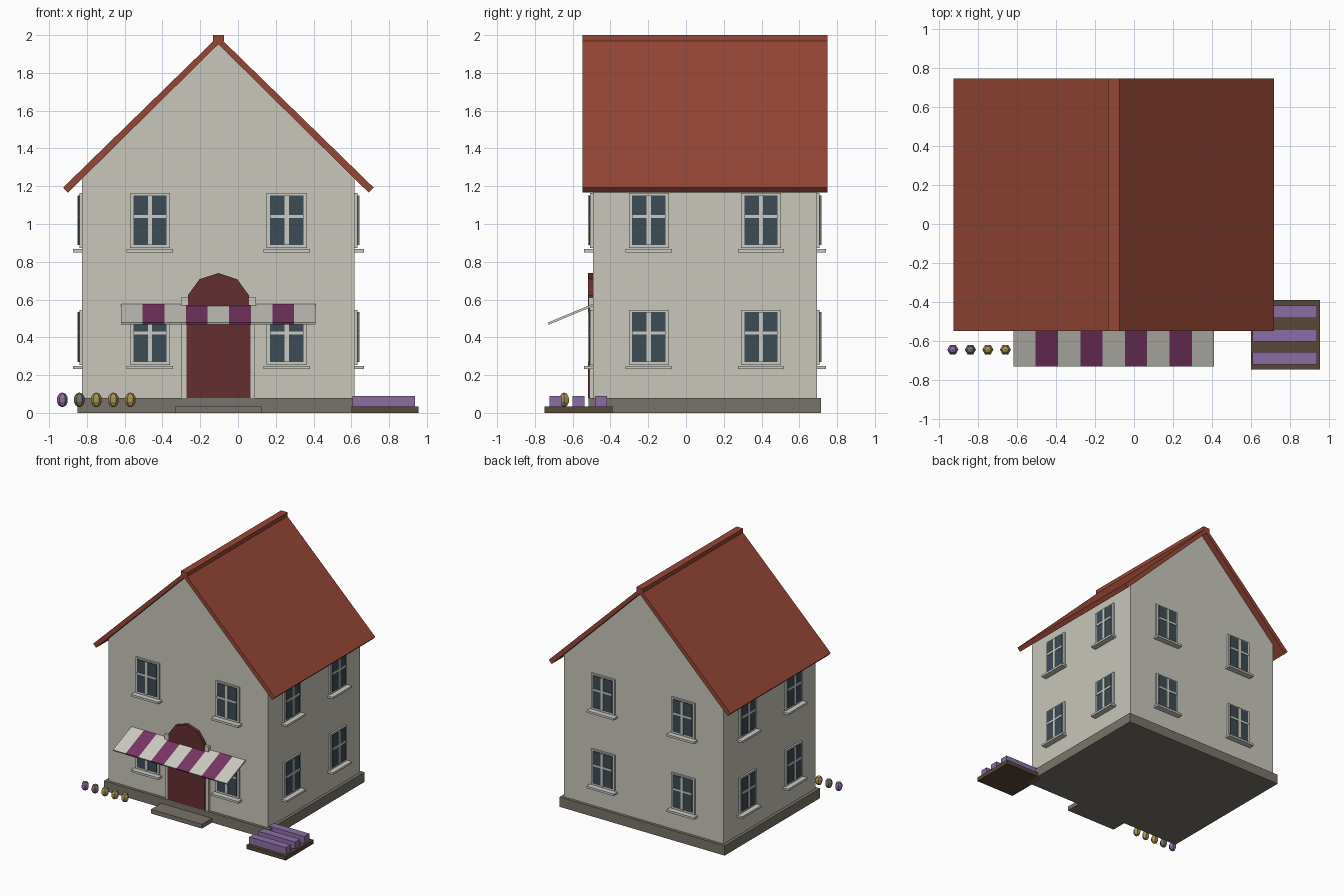
import bpy, bmesh, math
from mathutils import Matrix, Vector

cube = bpy.data.objects.get("Cube")
if cube:
    bpy.data.objects.remove(cube, do_unlink=True)


def material(name, rgb):
    m = bpy.data.materials.new(name)
    m.use_nodes = True
    m.diffuse_color = (*rgb, 1)
    for node in m.node_tree.nodes:
        if node.type == 'BSDF_PRINCIPLED':
            node.inputs["Base Color"].default_value = (*rgb, 1)
    return m


WALL = material("wall_plaster", (0.58, 0.565, 0.50))
TRIM = material("pale_trim", (0.60, 0.59, 0.54))
ROOF = material("roof_red", (0.30, 0.062, 0.037))
STONE = material("grey_stone", (0.19, 0.175, 0.145))
GLASS = material("dark_glass", (0.045, 0.072, 0.092))
DOOR = material("door_maroon", (0.13, 0.027, 0.029))
PLUM = material("awning_plum", (0.19, 0.035, 0.125))
SOIL = material("brown_soil", (0.095, 0.065, 0.038))
LAVENDER = material("lavender", (0.26, 0.155, 0.37))
GOLD = material("gold", (0.40, 0.30, 0.085))


def finish(name, bm, mats):
    bmesh.ops.recalc_face_normals(bm, faces=bm.faces[:])
    mesh = bpy.data.meshes.new(name)
    bm.to_mesh(mesh)
    bm.free()
    for m in mats:
        mesh.materials.append(m)
    obj = bpy.data.objects.new(name, mesh)
    bpy.context.collection.objects.link(obj)
    return obj


def add_box(bm, x, y, z, matrix=Matrix(), index=0):
    """Add a box given by its (low, high) range on each axis."""
    spans = (x, y, z)
    centre = Vector([(a + b) / 2 for a, b in spans])
    size = Matrix.Diagonal([b - a for a, b in spans] + [1])
    made = bmesh.ops.create_cube(bm, size=1, matrix=matrix @ Matrix.Translation(centre) @ size)
    for face in {f for v in made["verts"] for f in v.link_faces}:
        face.material_index = index


def box(name, x, y, z, mat):
    bm = bmesh.new()
    add_box(bm, x, y, z)
    return finish(name, bm, [mat])


def prism(name, profile, y, mat):
    """Extrude an x-z outline along y."""
    bm = bmesh.new()
    face = bm.faces.new([bm.verts.new((px, y[0], pz)) for px, pz in profile])
    made = bmesh.ops.extrude_face_region(bm, geom=[face])
    moved = [v for v in made["geom"] if isinstance(v, bmesh.types.BMVert)]
    bmesh.ops.translate(bm, verts=moved, vec=(0, y[1] - y[0], 0))
    return finish(name, bm, [mat])


CX, CY = -0.104, 0.10      # house centre
HW, HD = 0.722, 0.593      # half width and half depth of the walls
FRONT = CY - HD

# House body, plinth and step
prism("house_walls", [(CX - HW, 0.07), (CX + HW, 0.07), (CX + HW, 1.245),
                      (CX, 1.957), (CX - HW, 1.245)], (FRONT, CY + HD), WALL)
box("plinth", (CX - 0.747, CX + 0.747), (CY - 0.616, CY + 0.616), (0, 0.08), STONE)
box("front_step", (CX - 0.23, CX + 0.23), (-0.645, -0.45), (0, 0.035), STONE)

# Roof slopes and ridge cap
ROOF_Y = (CY - 0.648, CY + 0.648)
for name, s in (("left_roof_slope", 1), ("right_roof_slope", -1)):
    prism(name, [(CX, 1.952), (CX + s * 0.796, 1.166), (CX + s * 0.822, 1.193),
                 (CX, 1.994)], ROOF_Y, ROOF)
box("ridge_cap", (CX - 0.029, CX + 0.029), ROOF_Y, (1.968, 2.0), ROOF)


def window(name, matrix):
    """Window in a wall's own frame: x along the wall, -y outward, z up from the sill."""
    bm = bmesh.new()
    add_box(bm, (-0.106, 0.106), (-0.014, 0.01), (0.022, 0.313), matrix)
    add_box(bm, (-0.088, 0.088), (-0.02, 0), (0.038, 0.302), matrix, 1)
    add_box(bm, (-0.011, 0.011), (-0.025, 0), (0.038, 0.302), matrix)
    add_box(bm, (-0.088, 0.088), (-0.025, 0), (0.182, 0.198), matrix)
    add_box(bm, (-0.123, 0.123), (-0.048, 0.01), (0, 0.017), matrix)
    finish(name, bm, [TRIM, GLASS])


# Two floors of paired windows on all four walls
for side, turn, reach, spread in (("front", 0, HD, 0.362), ("left", 90, HW, 0.297),
                                  ("back", 180, HD, 0.362), ("right", -90, HW, 0.297)):
    turned = Matrix.Translation((CX, CY, 0)) @ Matrix.Rotation(math.radians(turn), 4, 'Z')
    for floor, z in (("lower", 0.232), ("upper", 0.85)):
        for n, s in enumerate((-1, 1)):
            window(f"{side}_{floor}_window_{n + 1}",
                   turned @ Matrix.Translation((s * spread, -reach, z)))

# Arched front door with jambs and capitals
box("front_door", (CX - 0.169, CX + 0.169), (-0.518, -0.48), (0.08, 0.57), DOOR)
arch = [(CX + 0.17 * math.cos(a), 0.57 + 0.17 * math.sin(a))
        for a in (math.radians(18 + 36 * i) for i in range(10))]
prism("door_arch", arch, (-0.52, -0.48), DOOR)
for name, s in (("left", 1), ("right", -1)):
    box(name + "_door_jamb", sorted((CX + s * 0.168, CX + s * 0.195)),
        (-0.512, -0.48), (0.08, 0.567), TRIM)
    box(name + "_door_capital", sorted((CX + s * 0.16, CX + s * 0.199)),
        (-0.516, -0.48), (0.567, 0.61), TRIM)

# Sloping awning in nine alternating stripes
bm = bmesh.new()
tilt = Matrix.Translation((CX, -0.61, 0.522)) @ Matrix.Rotation(math.atan2(0.1, 0.24), 4, 'X')
stripe = 1.03 / 9
for i in range(9):
    x = -0.515 + i * stripe
    add_box(bm, (x, x + stripe), (-0.129, 0.129), (-0.006, 0.006), tilt, i % 2)
finish("awning", bm, [TRIM, PLUM])

# Flower bed with three planted rows
box("flower_bed", (0.6, 0.955), (-0.748, -0.39), (0, 0.033), SOIL)
for i in range(3):
    y = -0.69 + i * 0.12
    box(f"flower_row_{i + 1}", (0.607, 0.938), (y - 0.032, y + 0.032), (0.03, 0.09), LAVENDER)

# Row of small faceted ornaments
for i, mat in enumerate((LAVENDER, STONE, GOLD, GOLD, GOLD)):
    bm = bmesh.new()
    place = (Matrix.Translation((-0.93 + i * 0.09, -0.645, 0.069))
             @ Matrix.Diagonal((0.03, 0.03, 0.039, 1)) @ Matrix.Rotation(math.pi / 6, 4, 'Z'))
    bmesh.ops.create_uvsphere(bm, u_segments=6, v_segments=5, radius=1, matrix=place)
    finish(f"ornament_{i + 1}", bm, [mat])
